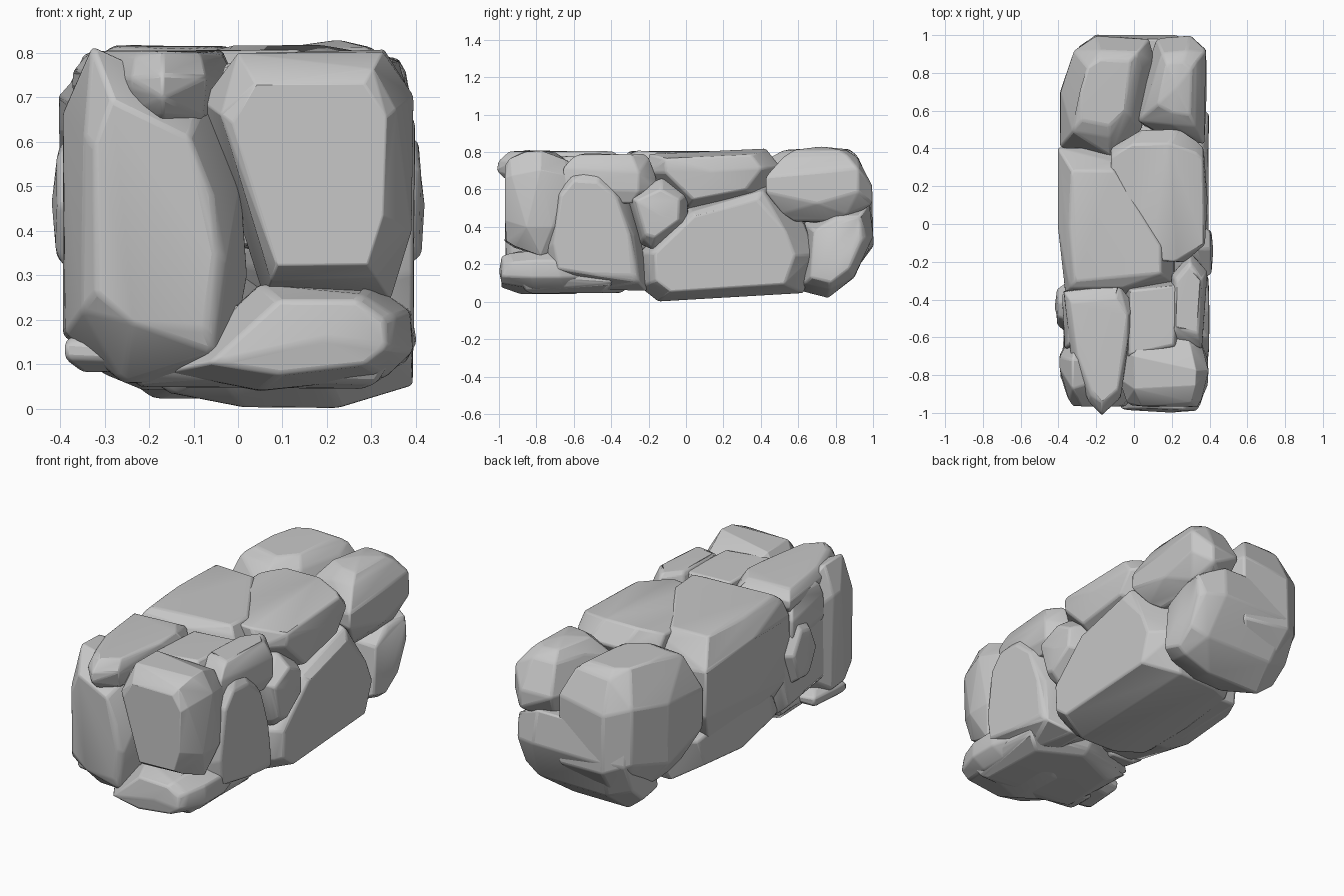
import bpy
import bmesh
import random
from mathutils import Vector

cube = bpy.data.objects.get("Cube")
if cube:
    bpy.data.objects.remove(cube)

# One plain stone colour
stone_grey = bpy.data.materials.new("stone_grey")
stone_grey.use_nodes = True
grey = (0.57, 0.57, 0.57, 1)
stone_grey.diffuse_color = grey
stone_grey.node_tree.nodes["Principled BSDF"].inputs["Base Color"].default_value = grey

random.seed(11)


def place(axis, a, b, depth):
    """Turn an outline point and a depth (in hundredths) into a position."""
    order = {"x": (depth, a, b), "y": (a, depth, b), "z": (a, b, depth)}
    return Vector(order[axis]) / 100


def stone(name, axis, low, high, *outline, taper=0.6):
    """Faceted boulder: an outline swept along an axis, domed at both ends."""
    ca = sum(p[0] for p in outline) / len(outline)
    cb = sum(p[1] for p in outline) / len(outline)
    edge = min(18, (high - low) * 0.38)
    # Each ring: outline scale, depth below the end as a share of the edge
    rings = ((1, 1), (0.42 + taper * 0.58, 0.38), (taper, 0.1))
    bm = bmesh.new()
    for start, direction in ((low, 1), (high, -1)):
        bm.verts.new(place(axis, ca, cb, start))
        for a, b in outline:
            for scale, drop in rings:
                s = scale * random.uniform(0.97, 1.02)
                d = edge * drop * random.uniform(0.6, 1.4)
                bm.verts.new(place(axis, ca + (a - ca) * s, cb + (b - cb) * s,
                                   start + direction * d))
    hull = bmesh.ops.convex_hull(bm, input=bm.verts[:])
    loose = set(hull["geom_interior"]) | set(hull["geom_unused"])
    bmesh.ops.delete(bm, geom=[v for v in loose if isinstance(v, bmesh.types.BMVert)],
                     context="VERTS")
    bmesh.ops.dissolve_limit(bm, angle_limit=0.15, verts=bm.verts[:], edges=bm.edges[:])
    bmesh.ops.recalc_face_normals(bm, faces=bm.faces[:])
    mesh = bpy.data.meshes.new(name)
    bm.to_mesh(mesh)
    bm.free()
    mesh.materials.append(stone_grey)
    obj = bpy.data.objects.new(name, mesh)
    bpy.context.collection.objects.link(obj)
    # Worn edges
    bevel = obj.modifiers.new("worn_edges", "BEVEL")
    bevel.width = 0.01
    bevel.segments = 2
    bevel.limit_method = "ANGLE"
    bevel.angle_limit = 0.2
    bpy.ops.object.select_all(action="DESELECT")
    obj.select_set(True)
    bpy.context.view_layer.objects.active = obj
    bpy.ops.object.shade_smooth_by_angle(angle=0.3)


# Front end
stone("front_left_pillar", "y", -98, -54, (-39, 17), (-26, 5), (-2, 5), (2, 30),
      (1, 50), (-7, 70), (-24, 75), (-33, 82), (-39, 66), taper=0.66)
stone("front_right_block", "y", -98, -58, (3, 33), (6, 25), (34, 25), (39, 40),
      (39, 70), (33, 81), (0, 80), (-8, 69), (0, 48), taper=0.74)
stone("front_foot", "y", -100, -46, (-17, 8), (5, 28), (30, 28), (39, 22),
      (39, 13), (33, 7), (5, 4), taper=0.7)
stone("front_underside", "z", 4, 24, (-30, -84), (0, -92), (36, -90), (36, -40),
      (5, -26), (-28, -40), taper=0.75)
stone("front_corner_pebble", "z", 8, 18, (-39, -82), (-20, -84), (-20, -55), (-37, -57))

# Right-hand face in the front half
stone("side_front_block", "x", 5, 41, (-77, 28), (-72, 62), (-63, 73), (-46, 73),
      (-32, 60), (-24, 35), (-21, 6), (-50, 6), (-74, 11), taper=0.75)
stone("side_small_wedge", "x", 10, 42, (-32, 57), (-25, 31), (-18, 28), (1, 42),
      (1, 58), (-13, 66), taper=0.68)
stone("side_cap", "z", 52, 80, (19, -62), (36, -66), (39, -25), (30, -15), (20, -27),
      taper=0.7)

# Right-hand face in the back half
stone("side_large_base", "x", -20, 41, (-25, 8), (-15, 0), (25, 1), (62, 5), (70, 25),
      (64, 42), (44, 64), (0, 52), (-15, 30), (-26, 26), taper=0.78)
stone("side_upper_block", "x", -14, 39, (-20, 69), (0, 49), (40, 56), (51, 72),
      (43, 82), (0, 81), (-20, 79), taper=0.72)

# Back end
stone("back_right_top", "z", 42, 83, (2, 54), (18, 45), (37, 43), (39, 70), (38, 92),
      (30, 100), (12, 98), (4, 75), taper=0.5)
stone("back_base", "x", -31, 37, (60, 6), (76, 2), (90, 13), (100, 35), (98, 53),
      (80, 50), (63, 42), taper=0.7)
stone("back_left_block", "z", 14, 83, (-39, 41), (-12, 36), (4, 50), (11, 85), (8, 98),
      (-20, 100), (-32, 92), (-39, 70), taper=0.55)

# Left-hand face
stone("left_large_block", "z", 22, 82, (-40, 40), (-10, 40), (22, -13), (22, -32),
      (-5, -38), (-37, -38), (-41, 0), taper=0.76)
stone("left_base", "x", -37, 10, (-45, 14), (0, 4), (50, 9), (60, 32), (-35, 48),
      taper=0.62)
stone("left_front_filler", "x", -38, 2, (-82, 18), (-30, 10), (-22, 40), (-30, 65),
      (-78, 64), taper=0.66)
stone("left_small_stone", "x", -42, -10, (-60, 45), (-50, 28), (-35, 26), (-28, 48),
      (-40, 67), (-52, 64))

# Top of the front half
stone("top_wedge", "z", 64, 81, (-37, -36), (-8, -33), (0, -43), (-2, -62), (-7, -92),
      (-17, -101), (-24, -94), (-33, -70), taper=0.8)
stone("top_wedge_base", "z", 46, 78, (-38, -37), (-10, -37), (-14, -72), (-37, -66),
      taper=0.7)
stone("top_filler", "z", 35, 79, (-6, -74), (24, -68), (27, -28), (-5, -31), taper=0.8)
